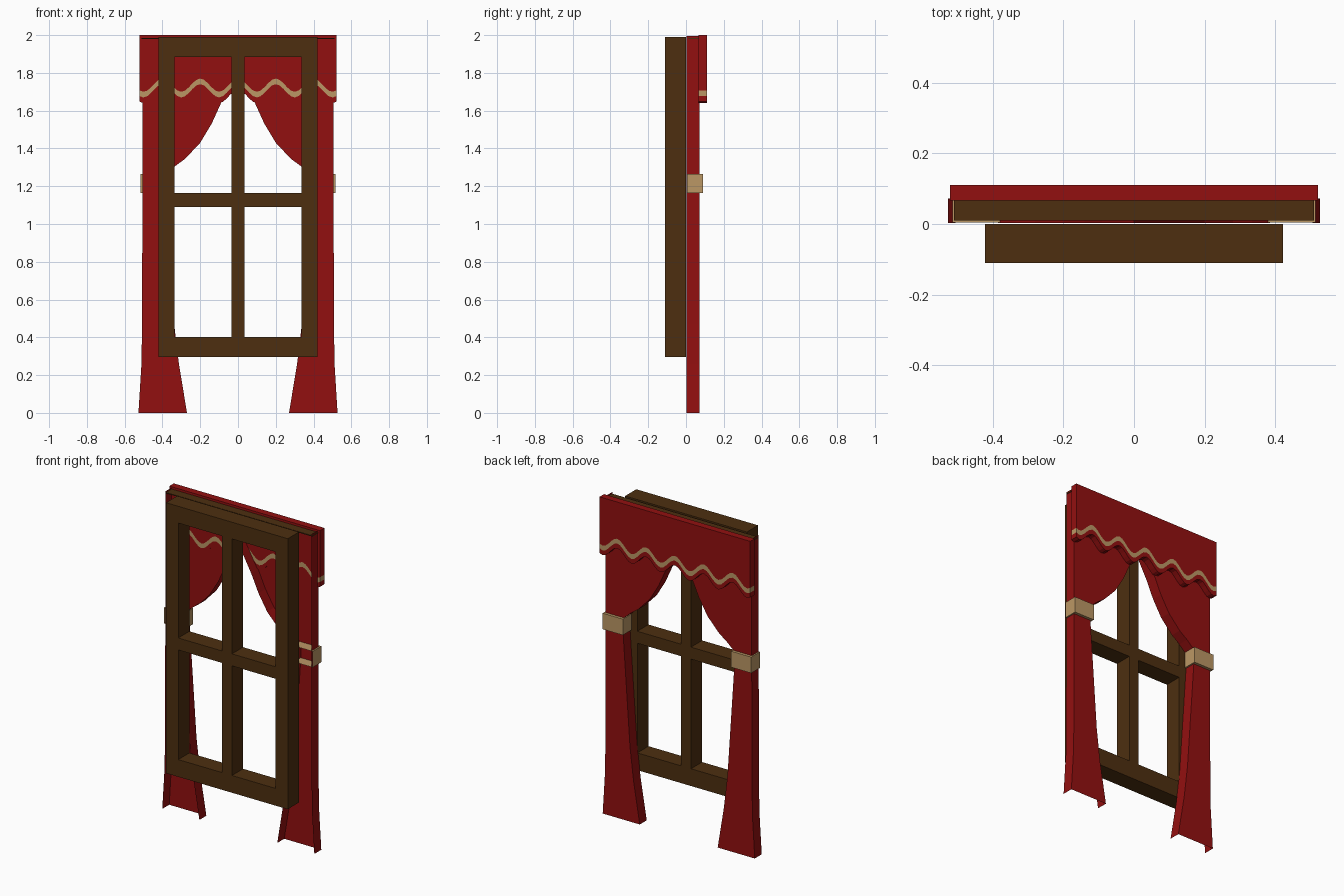
import bpy, bmesh, math

if "Cube" in bpy.data.objects:
    bpy.data.objects.remove(bpy.data.objects["Cube"])


def material(name, rgb):
    m = bpy.data.materials.new(name)
    m.diffuse_color = (*rgb, 1)
    m.use_nodes = True
    m.node_tree.nodes["Principled BSDF"].inputs["Base Color"].default_value = m.diffuse_color
    return m


RED = material("red_cloth", (0.29, 0.005, 0.005))
WOOD = material("dark_wood", (0.075, 0.028, 0.005))
GOLD = material("gold_trim", (0.50, 0.31, 0.13))


def finish(name, bm, mats, mirror=False, recalc=True):
    if recalc:
        bmesh.ops.recalc_face_normals(bm, faces=bm.faces)
    me = bpy.data.meshes.new(name)
    bm.to_mesh(me)
    bm.free()
    for m in mats:
        me.materials.append(m)
    ob = bpy.data.objects.new(name, me)
    bpy.context.collection.objects.link(ob)
    if mirror:
        mod = ob.modifiers.new("mirror", 'MIRROR')
        mod.use_mirror_merge = False
    return ob


def box(name, x, y, z, mat, mirror=False, open_front=False):
    bm = bmesh.new()
    bmesh.ops.create_cube(bm, size=1)
    for v in bm.verts:
        v.co = [(a + b) / 2 + c * (b - a) for (a, b), c in zip((x, y, z), v.co)]
    if open_front:
        front = [f for f in bm.faces if f.normal.y < -0.9]
        bmesh.ops.delete(bm, geom=front, context='FACES_ONLY')
    return finish(name, bm, [mat], mirror, recalc=not open_front)


# Window frame: jambs, rails, mullion and cross bars
D = (-0.11, 0.0)
box("jamb", (0.337, 0.422), D, (0.295, 1.99), WOOD, mirror=True)
box("top_rail", (-0.337, 0.337), D, (1.885, 1.99), WOOD)
box("bottom_rail", (-0.337, 0.337), D, (0.295, 0.403), WOOD)
box("mullion", (-0.035, 0.035), D, (0.403, 1.885), WOOD)
box("cross_bar", (0.035, 0.337), D, (1.09, 1.165), WOOD, mirror=True)

# Thin board the curtains hang from
box("curtain_board", (-0.51, 0.51), (0.01, 0.07), (1.98, 1.986), WOOD)

# Curtains: channel-shaped sheets, open to the front; rows are (z, outer x, inner x)
rows = [(0.0, 0.527, 0.27), (0.26, 0.511, 0.313), (0.47, 0.508, 0.338),
        (1.16, 0.506, 0.385), (1.26, 0.506, 0.385), (1.305, 0.506, 0.335),
        (1.345, 0.506, 0.28), (1.43, 0.506, 0.20), (1.53, 0.506, 0.14),
        (1.64, 0.506, 0.09), (1.75, 0.506, 0.03), (1.80, 0.506, 0.0),
        (1.995, 0.506, 0.0)]
bm = bmesh.new()
prev = None
for z, xo, xi in rows:
    ring = [bm.verts.new(p) for p in
            ((xo, 0.003, z), (xo, 0.072, z), (xi, 0.072, z), (xi, 0.003, z))]
    if prev:
        for i in range(3):
            if i == 2 and xi == 0 and z > 1.9:
                continue  # curtains touch here
            bm.faces.new((prev[i], prev[i + 1], ring[i + 1], ring[i]))
    prev = ring
finish("curtain", bm, [RED], mirror=True)

# Tie bands, open to the front
box("tie_band", (0.375, 0.515), (0.004, 0.09), (1.165, 1.265), GOLD,
    mirror=True, open_front=True)


# Valance: solid board with a wavy hem and a gold stripe following it
def hem(x):
    return 1.675 + 0.035 * math.cos(2 * math.pi * x / 0.2)


bm = bmesh.new()
N, W = 52, 0.522
columns = []
for i in range(N + 1):
    x = -W + 2 * W * i / N
    zs = (hem(x), hem(x) + 0.03, hem(x) + 0.06, 2.0)
    columns.append([[bm.verts.new((x, y, z)) for z in zs] for y in (0.066, 0.11)])
for k in range(3):
    quads = [(columns[e][0][k], columns[e][1][k], columns[e][1][k + 1], columns[e][0][k + 1])
             for e in (0, N)]
    for a, b in zip(columns, columns[1:]):
        quads += [(a[s][k], b[s][k], b[s][k + 1], a[s][k + 1]) for s in (0, 1)]
    for q in quads:
        bm.faces.new(q).material_index = int(k == 1)
for a, b in zip(columns, columns[1:]):
    for k in (0, 3):
        bm.faces.new((a[0][k], b[0][k], b[1][k], a[1][k]))
finish("valance", bm, [RED, GOLD])
